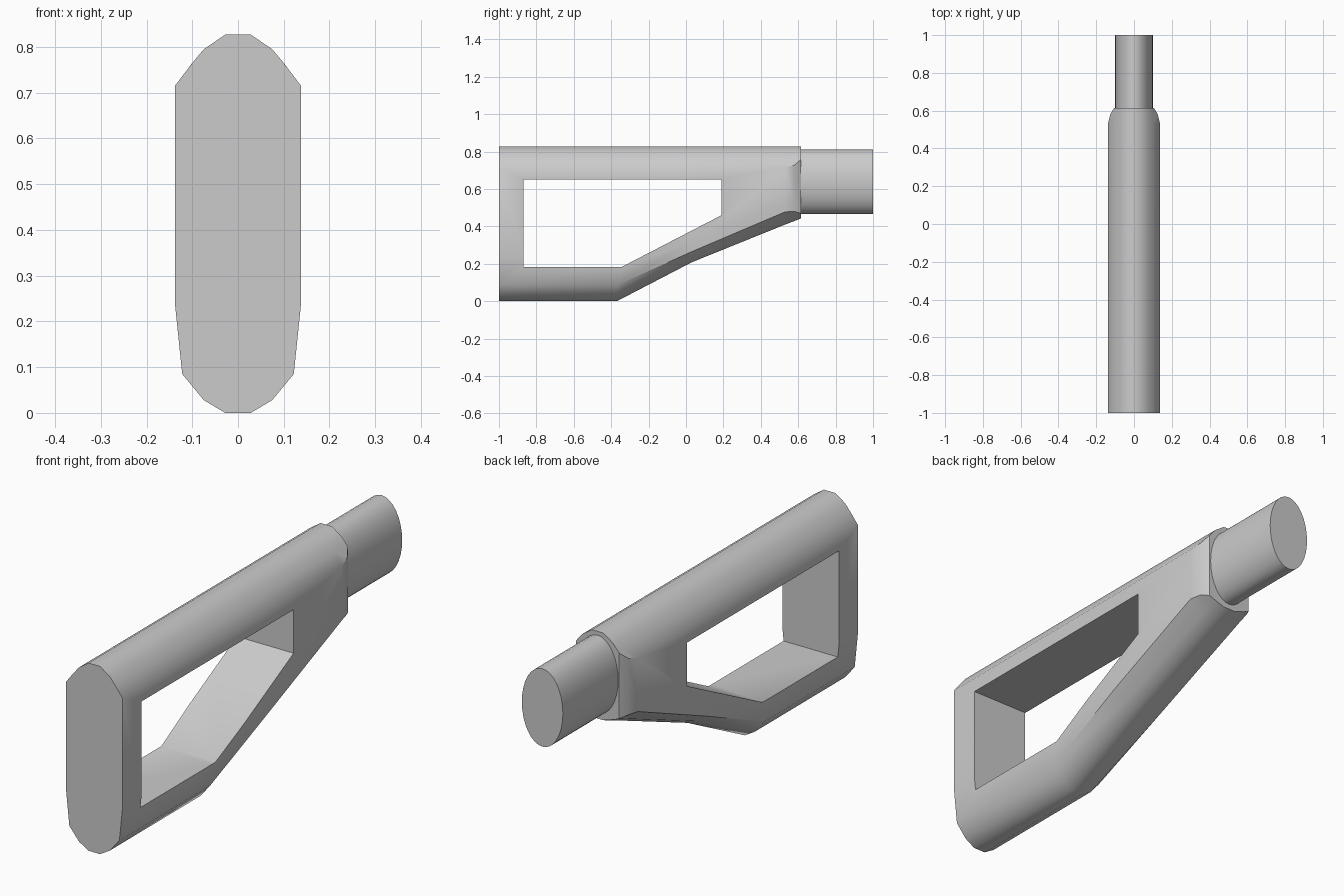
import bpy, bmesh, math

if "Cube" in bpy.data.objects:
    bpy.data.objects.remove(bpy.data.objects["Cube"])


def make_object(name, bm):
    bmesh.ops.recalc_face_normals(bm, faces=bm.faces[:])
    mesh = bpy.data.meshes.new(name)
    bm.to_mesh(mesh)
    bm.free()
    obj = bpy.data.objects.new(name, mesh)
    bpy.context.collection.objects.link(obj)
    return obj


def loft(name, rings):
    """Skin closed rings of equal length and cap both ends."""
    bm = bmesh.new()
    loops = [[bm.verts.new(p) for p in ring] for ring in rings]
    n = len(loops[0])
    for a, b in zip(loops, loops[1:]):
        for i in range(n):
            j = (i + 1) % n
            bm.faces.new((a[i], a[j], b[j], b[i]))
    bm.faces.new(loops[0])
    bm.faces.new(loops[-1])
    return make_object(name, bm)


def smooth(obj, angle):
    bpy.ops.object.select_all(action='DESELECT')
    bpy.context.view_layer.objects.active = obj
    obj.select_set(True)
    bpy.ops.object.shade_smooth_by_angle(angle=math.radians(angle))


def section(y, w, shoulder, side, low_w, low_z, mid_z, bottom):
    """Rounded body section: right half top to bottom, then mirrored."""
    half = [(0.028, 0.827), (0.075, 0.795), (min(0.10, w), 0.765), (w, shoulder),
            (w, side), (low_w, low_z), (0.075, mid_z), (0.028, bottom)]
    return ([(x, y, z) for x, z in half] +
            [(-x, y, z) for x, z in reversed(half)])


# Stock body: flat butt, sloping underside, narrowed nose
body = loft("stock_body", [
    section(-1.0, 0.138, 0.715, 0.24, 0.122, 0.085, 0.028, 0.0),
    section(-0.37, 0.138, 0.715, 0.24, 0.122, 0.085, 0.028, 0.0),
    section(0.03, 0.138, 0.715, 0.32, 0.134, 0.265, 0.228, 0.208),
    section(0.53, 0.138, 0.715, 0.52, 0.138, 0.478, 0.430, 0.410),
    section(0.58, 0.126, 0.728, 0.53, 0.126, 0.480, 0.447, 0.429),
    section(0.615, 0.105, 0.759, 0.54, 0.105, 0.470, 0.458, 0.443),
])

# Open frame cut through the body
hole = [(-0.868, 0.652), (0.19, 0.652), (0.19, 0.46), (-0.345, 0.183), (-0.868, 0.183)]
cutter = loft("frame_cutter", [[(x, y, z) for y, z in hole] for x in (-0.4, 0.4)])
cutter.hide_render = True
cutter.hide_set(True)
cut = body.modifiers.new("frame_opening", 'BOOLEAN')
cut.operation = 'DIFFERENCE'
cut.solver = 'EXACT'
cut.object = cutter
bpy.context.view_layer.objects.active = body
bpy.ops.object.modifier_apply(modifier=cut.name)
bpy.data.objects.remove(cutter)
smooth(body, 38)

# Oval tube at the nose
N = 32
tube = loft("mounting_tube", [
    [(0.10 * math.cos(2 * math.pi * i / N), y, 0.638 + 0.172 * math.sin(2 * math.pi * i / N))
     for i in range(N)] for y in (0.56, 1.0)])
smooth(tube, 30)
